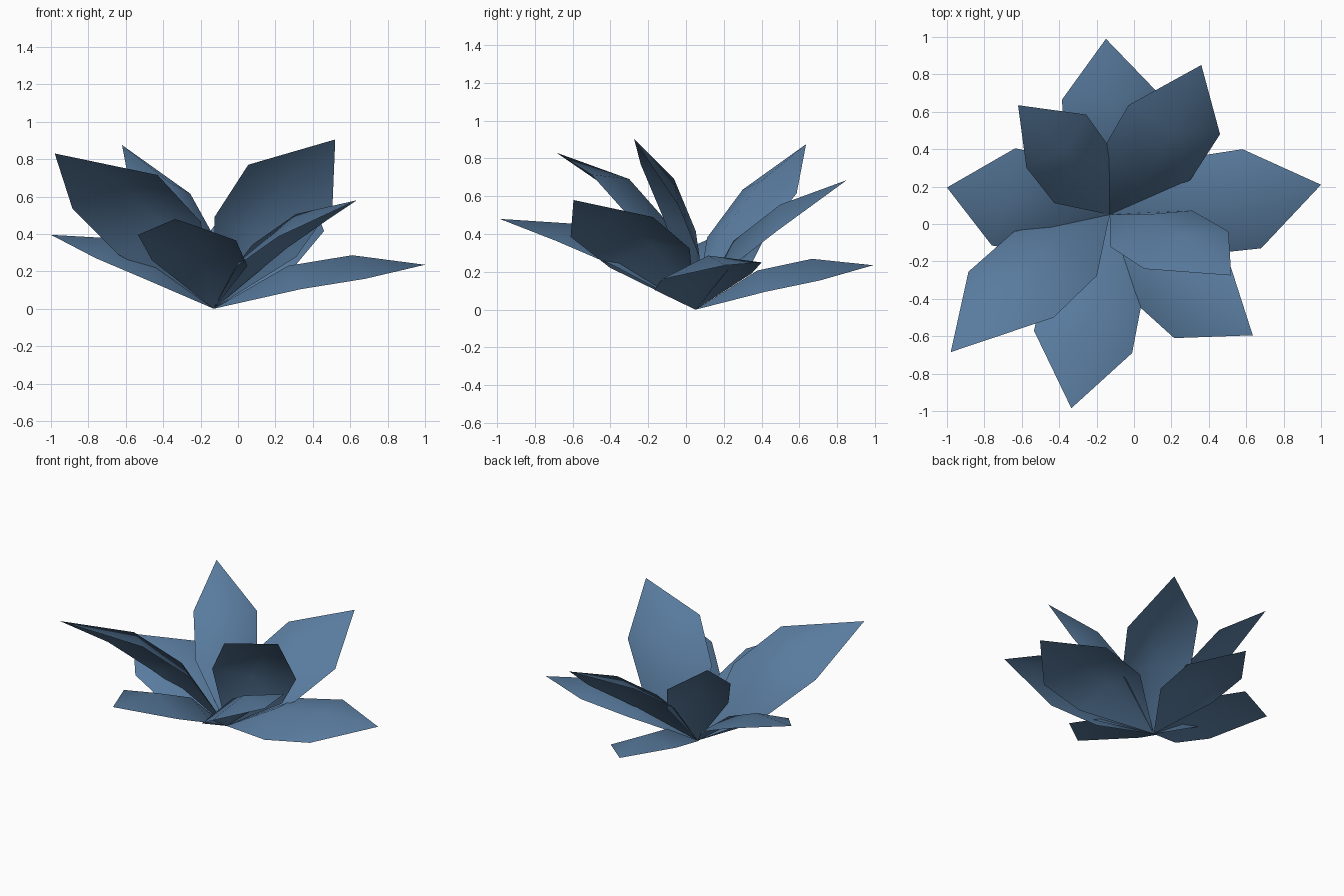
import bpy
from mathutils import Vector

if "Cube" in bpy.data.objects:
    bpy.data.objects.remove(bpy.data.objects["Cube"])

# one flat colour for the whole plant
blue = bpy.data.materials.new("slate_blue")
blue.diffuse_color = (0.10, 0.20, 0.345, 1)
blue.use_nodes = True
blue.node_tree.nodes["Principled BSDF"].inputs["Base Color"].default_value = blue.diffuse_color

BASE = Vector((-0.13, 0.05, 0.0))


def leaf(name, tip, side_a, side_b):
    """Arched leaf with a raised midrib: root, two rows of three, tip."""
    tip, a, b = (Vector(p) - BASE for p in (tip, side_a, side_b))
    mid2 = (a + b) / 2
    width = b - a
    up = mid2.cross(width).normalized()
    if up.z < 0:                       # keep the upper side facing up
        a, b, width, up = b, a, -width, -up
    s = tip.length / 1.16
    mid1 = mid2 * 0.56 + up * 0.035 * s
    half = width * 0.485
    ridge = up * 0.085 * s
    pts = [Vector((0, 0, 0)),
           mid1 - half, mid1 + ridge, mid1 + half,
           a, mid2 + ridge, b,
           tip]
    faces = [(0, 1, 2), (0, 2, 3),
             (1, 4, 5, 2), (2, 5, 6, 3),
             (4, 7, 5), (5, 7, 6)]
    mesh = bpy.data.meshes.new(name)
    mesh.from_pydata([p + BASE for p in pts], [], faces)
    mesh.materials.append(blue)
    for p in mesh.polygons:
        p.use_smooth = True
    mesh.update()
    ob = bpy.data.objects.new(name, mesh)
    bpy.context.collection.objects.link(ob)
    return ob


# each leaf: tip and its two shoulder points
# low outer leaves
leaf("leaf_right", (1.0, 0.21, 0.235), (0.68, -0.13, 0.16), (0.58, 0.40, 0.25))
leaf("leaf_back", (-0.15, 0.99, 0.235), (0.12, 0.71, 0.155), (-0.385, 0.665, 0.25))
leaf("leaf_left", (-1.0, 0.195, 0.395), (-0.76, -0.115, 0.27), (-0.635, 0.405, 0.36))
leaf("leaf_front", (-0.335, -0.985, 0.48), (-0.01, -0.69, 0.365), (-0.535, -0.57, 0.395))
# raised leaves
leaf("leaf_front_right", (0.635, -0.595, 0.58), (0.215, -0.61, 0.385), (0.50, -0.175, 0.49))
leaf("leaf_front_left", (-0.98, -0.685, 0.83), (-0.43, -0.50, 0.715), (-0.885, -0.255, 0.535))
leaf("leaf_back_right", (0.36, 0.85, 0.685), (0.46, 0.48, 0.415), (-0.03, 0.635, 0.575))
# upright inner leaves
leaf("leaf_back_left", (-0.62, 0.635, 0.875), (-0.575, 0.30, 0.635), (-0.255, 0.585, 0.615))
leaf("leaf_inner_right", (0.52, -0.275, 0.905), (0.055, -0.24, 0.77), (0.505, -0.04, 0.55))
